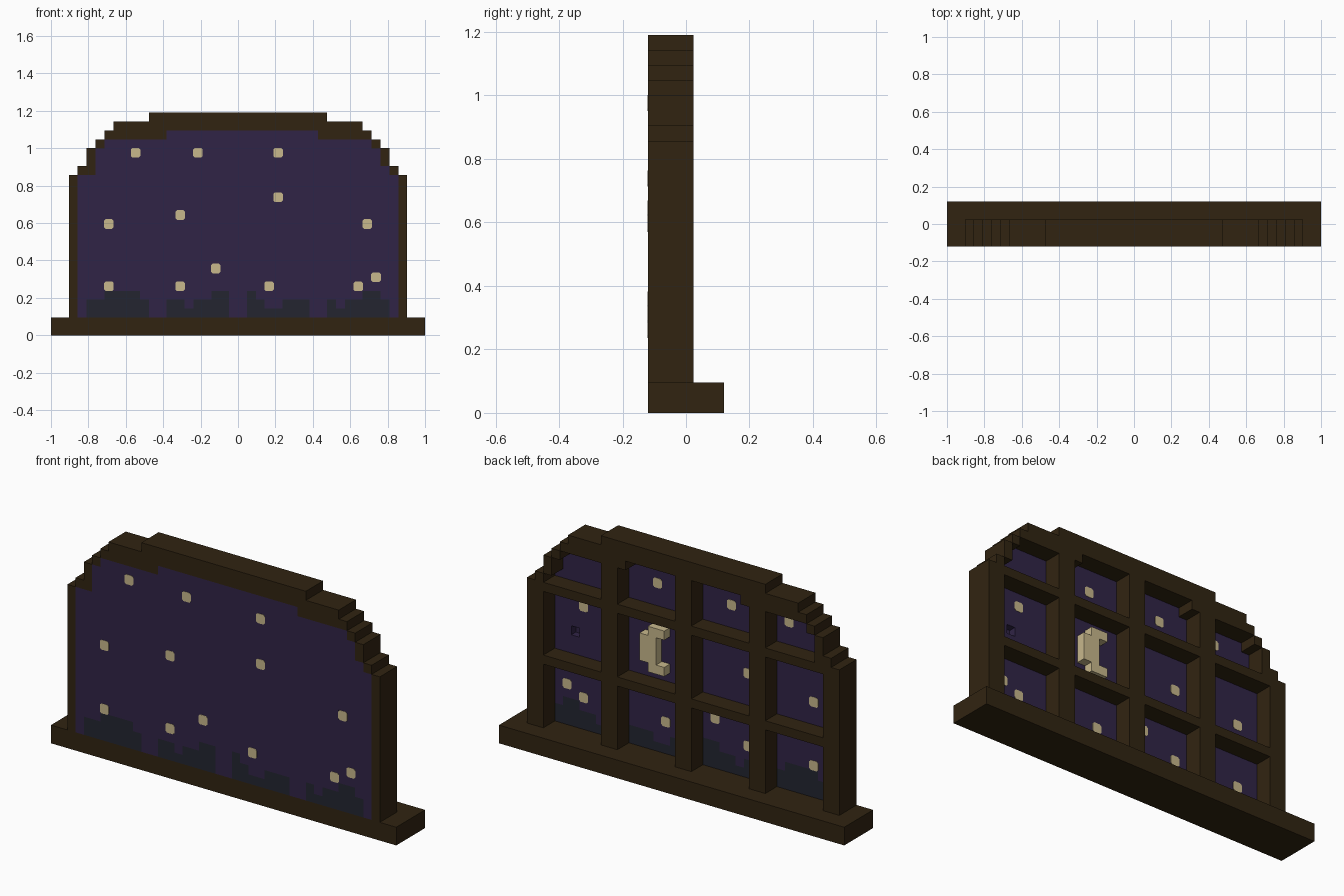
import bpy
import bmesh
import math

cube = bpy.data.objects.get("Cube")
if cube:
    bpy.data.objects.remove(cube, do_unlink=True)

U = 1 / 21                      # one block of the 42 x 5 x 25 block grid
Y_FRONT, Y_GLASS, Y_FRAME, Y_BACK = -2.5 * U, -1.5 * U, 0.5 * U, 2.5 * U


def material(name, rgb):
    lin = [((c / 255 + 0.055) / 1.055) ** 2.4 for c in rgb] + [1.0]
    m = bpy.data.materials.new(name)
    m.use_nodes = True
    m.diffuse_color = lin
    bsdf = next(n for n in m.node_tree.nodes if n.type == 'BSDF_PRINCIPLED')
    bsdf.inputs["Base Color"].default_value = lin
    bsdf.inputs["Roughness"].default_value = 0.9
    return m


WOOD = material("dark_wood", (49, 36, 17))
SKY = material("night_purple", (48, 36, 70))
HILL = material("dark_hill", (35, 37, 48))
STAR = material("pale_star", (200, 184, 140))


def finish(name, bm, mats):
    bmesh.ops.recalc_face_normals(bm, faces=bm.faces)
    mesh = bpy.data.meshes.new(name)
    bm.to_mesh(mesh)
    bm.free()
    for m in mats:
        mesh.materials.append(m)
    ob = bpy.data.objects.new(name, mesh)
    bpy.context.collection.objects.link(ob)
    return ob


def slab(name, cells, y0, y1, mats, rule=lambda i, k: 0):
    """Extrude a set of (column, row) blocks from y0 to y1, outer faces only."""
    bm, verts = bmesh.new(), {}

    def v(i, k, y):
        if (i, k, y) not in verts:
            verts[i, k, y] = bm.verts.new((-1 + i * U, y, k * U))
        return verts[i, k, y]

    for i, k in sorted(cells):
        ring = [(i, k), (i + 1, k), (i + 1, k + 1), (i, k + 1)]
        beside = [(i, k - 1), (i + 1, k), (i, k + 1), (i - 1, k)]
        new = [bm.faces.new([v(*p, y0) for p in ring]),
               bm.faces.new([v(*p, y1) for p in reversed(ring)])]
        for n in range(4):
            if beside[n] not in cells:
                a, b = ring[n], ring[(n + 1) % 4]
                new.append(bm.faces.new([v(*b, y0), v(*a, y0), v(*a, y1), v(*b, y1)]))
        for f in new:
            f.material_index = rule(i, k)
    return finish(name, bm, mats)


def block(i0, i1, k0, k1):
    return {(i, k) for i in range(i0, i1) for k in range(k0, k1)}


# Stepped arch outline: (columns in from each end, top row)
outline = set()
for inset, top in ((2, 18), (3, 19), (4, 21), (5, 22), (6, 23), (7, 24), (11, 25)):
    outline |= block(inset, 42 - inset, 2, top)

# Area of the painted sky inside the rim
sky = (block(3, 39, 2, 18) | block(5, 38, 18, 19) | block(5, 37, 19, 21)
       | block(6, 36, 21, 22) | block(13, 30, 22, 23))

# Window openings seen from the back: four columns, three rows
openings = {(i, k) for i, k in sky if (i - 2) % 9 >= 2 and k not in (9, 17)}
openings -= {(28, 22), (13, 22)}

# Base
bpy_base = slab("base", block(0, 42, 0, 2), Y_FRONT, Y_BACK, [WOOD])

# Frame: front rim and back lattice
slab("front_rim", outline - sky, Y_FRONT, Y_GLASS, [WOOD])
slab("window_lattice", outline - openings, Y_GLASS, Y_FRAME, [WOOD])

# Sky panel, with hills coloured by height in each column
hill_height = {}
for start, heights in ((4, "2233332"), (13, "2212233"), (22, "3211222"), (31, "2122332")):
    for n, h in enumerate(heights):
        hill_height[start + n] = int(h)
slab("sky_panel", sky - {(35, 12)}, Y_FRONT, Y_GLASS, [SKY, HILL],
     lambda i, k: int(k - 2 < hill_height.get(i, 0)))


# Stars: thin clipped squares on one face of the panel
def star(name, i, k, y):
    bm = bmesh.new()
    cx, cz, r, c = -1 + (i + .5) * U, (k + .5) * U, 0.54 * U, 0.36 * U
    pts = [(c, r), (r, c), (r, -c), (c, -r), (-c, -r), (-r, -c), (-r, c), (-c, r)]
    rings = [[bm.verts.new((cx + x, y + d, cz + z)) for x, z in pts]
             for d in (-0.0015, 0.0015)]
    bm.faces.new(rings[0])
    bm.faces.new(rings[1][::-1])
    for n in range(8):
        m = (n + 1) % 8
        bm.faces.new([rings[0][n], rings[0][m], rings[1][m], rings[1][n]])
    finish(name, bm, [STAR])


shared = [(9, 20), (16, 20), (25, 20), (14, 13), (6, 12), (18, 7), (6, 5),
          (14, 5), (24, 5), (34, 5), (36, 6)]
for n, (i, k) in enumerate(shared + [(25, 15), (35, 12)]):
    star(f"front_star_{n + 1}", i, k, Y_FRONT)
for n, (i, k) in enumerate(shared + [(34, 15)]):
    star(f"back_star_{n + 1}", i, k, Y_GLASS)

# Dark backing inside the small recess
slab("recess_back", {(35, 12)}, Y_FRONT + 0.004, Y_FRONT + 0.01, [SKY])

# Crescent moon standing out from the back of the panel
slab("moon", block(25, 27, 12, 15) | block(24, 26, 11, 12) | block(24, 26, 15, 16),
     Y_GLASS, Y_GLASS + U, [STAR])
